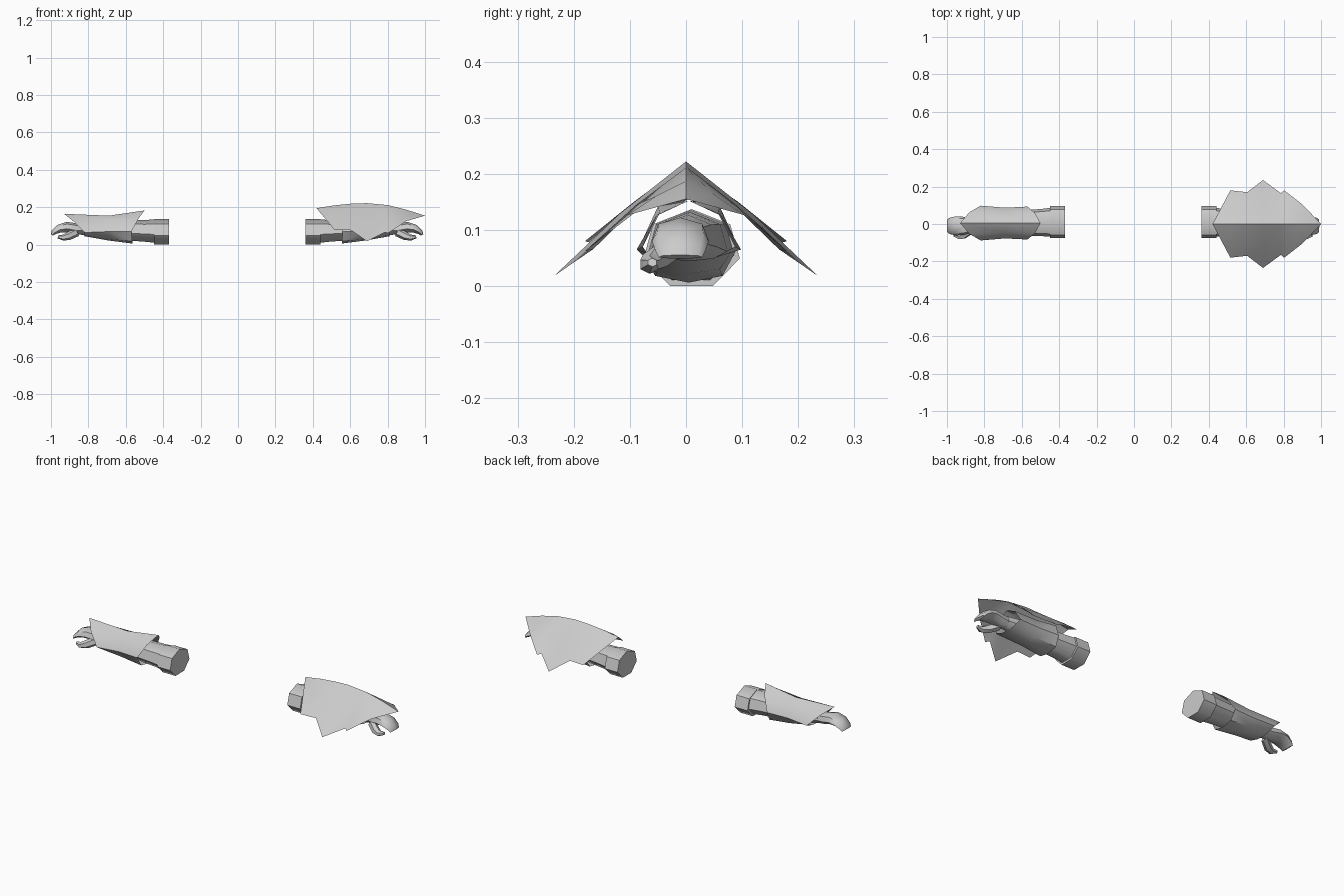
import bpy, bmesh, math

cube = bpy.data.objects.get("Cube")
if cube:
    bpy.data.objects.remove(cube, do_unlink=True)

grey = bpy.data.materials.new("plain_grey")
grey.use_nodes = True
COLOUR = (0.6, 0.6, 0.6, 1)
grey.diffuse_color = COLOUR
grey.node_tree.nodes["Principled BSDF"].inputs["Base Color"].default_value = COLOUR


def skin(name, rows, closed=True, capped=True, sharp=40):
    """Bridge rows of points into one surface."""
    bm = bmesh.new()
    grid = [[bm.verts.new(p) for p in row] for row in rows]
    n = len(grid[0])
    for a, b in zip(grid, grid[1:]):
        for i in range(n if closed else n - 1):
            j = (i + 1) % n
            bm.faces.new((a[i], a[j], b[j], b[i]))
    if closed and capped:
        bm.faces.new(grid[0])
        bm.faces.new(grid[-1])
    bmesh.ops.remove_doubles(bm, verts=bm.verts, dist=0.0005)
    bmesh.ops.recalc_face_normals(bm, faces=bm.faces)
    if not closed and sum(f.normal.z for f in bm.faces) < 0:
        bmesh.ops.reverse_faces(bm, faces=bm.faces)
    mesh = bpy.data.meshes.new(name)
    bm.to_mesh(mesh)
    bm.free()
    mesh.materials.append(grey)
    obj = bpy.data.objects.new(name, mesh)
    bpy.context.collection.objects.link(obj)
    bpy.ops.object.select_all(action='DESELECT')
    obj.select_set(True)
    bpy.context.view_layer.objects.active = obj
    bpy.ops.object.shade_smooth_by_angle(angle=math.radians(sharp))
    return obj


def limb(name, sections, place, sides=7, sharp=50):
    """Tube of oval sections: x, y, z, half width, half depth, tilt."""
    rows = []
    for x, y, z, wide, deep, tilt in sections:
        t = math.radians(tilt)
        row = []
        for i in range(sides):
            a = math.pi / 2 + math.tau * i / sides
            up = deep * math.sin(a)
            row.append(place(x - up * math.sin(t), y + wide * math.cos(a), z + up * math.cos(t)))
        rows.append(row)
    skin(name, rows, sharp=sharp)


# Half profiles of the bracer, from top ridge to underside
BRACER = [
    [(.50, 0, .183), (.53, .055, .142), (.57, .088, .07), (.565, .06, .018), (.565, 0, .006)],
    [(.69, 0, .155), (.69, .052, .13), (.69, .082, .07), (.69, .055, .03), (.69, 0, .022)],
    [(.93, 0, .165), (.88, .058, .125), (.82, .093, .065), (.82, .045, .05), (.82, 0, .045)],
]


def bracer(name, place, pointed):
    rows = []
    for half in BRACER:
        if not pointed:
            half = [(min(max(x, .56), .83), y, min(z, .152)) for x, y, z in half]
        ring = half + [(x, -y, z) for x, y, z in half[-2:0:-1]]
        rows.append([place(x, y + .005, z) for x, y, z in ring])
    skin(name, rows, capped=False, sharp=45)


def arm(label, side, shift):
    def place(x, y, z):
        return (side * x + shift, y, z)

    # Upper cuff and forearm
    limb(label + "_cuff", [(.37, .01, .065, .088, .072, 0), (.45, .01, .065, .088, .072, 0)], place)
    limb(label + "_forearm", [
        (.44, .009, .069, .08, .066, 0), (.50, .008, .071, .074, .061, 0),
        (.58, .006, .074, .07, .058, 0), (.72, .003, .08, .054, .047, 0),
        (.84, 0, .083, .036, .034, 0)], place)
    bracer(label + "_bracer", place, pointed=side < 0)
    # Curled mitten hand and thumb
    limb(label + "_hand", [
        (.82, 0, .082, .034, .034, 0), (.87, -.005, .084, .042, .031, 8),
        (.915, -.01, .092, .05, .03, 0), (.955, -.01, .084, .052, .024, -32),
        (.984, -.01, .066, .046, .015, -50), (.995, -.01, .052, .04, .007, -60)], place)
    limb(label + "_thumb", [
        (.86, -.025, .068, .024, .024, -25), (.905, -.055, .046, .025, .022, -20),
        (.935, -.065, .038, .019, .016, 0), (.963, -.06, .042, .009, .008, 15)], place, sides=6)


arm("right", -1, 0)
arm("left", 1, -.01)

# Ridged shield over the left arm: x, ridge height, rim half width, rim height
SHIELD = [
    (.42, .195, 0, .195), (.515, .21, .18, .08), (.605, .219, .17, .077),
    (.69, .222, .235, .018), (.785, .213, .165, .066), (.803, .211, .18, .062),
    (.90, .187, .105, .126), (1.0, .155, 0, .155)]
rows = []
for x, ridge, wide, rim in SHIELD:
    bulge = .04 * wide
    mid = (ridge + rim) / 2 + bulge
    rows.append([(x, -wide, rim), (x, -wide / 2, mid), (x, 0, ridge),
                 (x, wide / 2, mid), (x, wide, rim)])
skin("left_shield", rows, closed=False, sharp=50)
